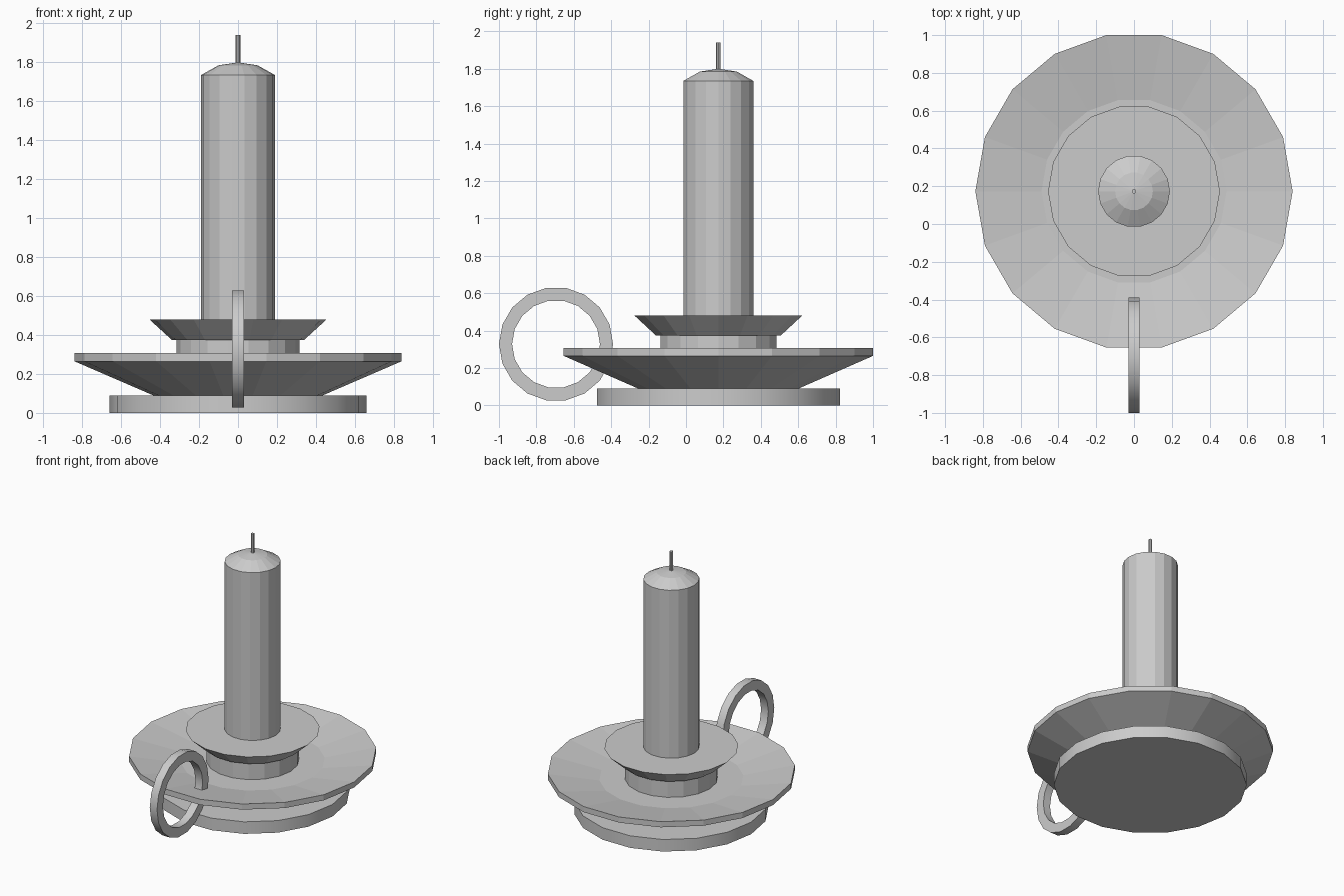
import bpy, bmesh
from math import pi, sin, cos, radians
from mathutils import Matrix

if "Cube" in bpy.data.objects:
    bpy.data.objects.remove(bpy.data.objects["Cube"])

AXIS_Y = 0.173   # shared axis of all turned parts
SIDES = 18


def lathe(name, profile, matrix, sides=SIDES, closed=False, smooth=False):
    """Revolve (radius, height) points around local z; radius 0 becomes a pole."""
    bm = bmesh.new()
    rings = []
    for r, z in profile:
        if r == 0:
            rings.append([bm.verts.new((0, 0, z))] * sides)
        else:
            rings.append([bm.verts.new((r * cos(2 * pi * i / sides),
                                        r * sin(2 * pi * i / sides), z))
                          for i in range(sides)])
    pairs = list(zip(rings, rings[1:]))
    if closed:
        pairs.append((rings[-1], rings[0]))
    for a, b in pairs:
        for i in range(sides):
            j = (i + 1) % sides
            bm.faces.new(list(dict.fromkeys((a[i], a[j], b[j], b[i]))))
    bmesh.ops.recalc_face_normals(bm, faces=bm.faces)
    mesh = bpy.data.meshes.new(name)
    bm.to_mesh(mesh)
    bm.free()
    obj = bpy.data.objects.new(name, mesh)
    obj.matrix_world = matrix
    bpy.context.collection.objects.link(obj)
    if smooth:
        bpy.ops.object.select_all(action='DESELECT')
        obj.select_set(True)
        bpy.context.view_layer.objects.active = obj
        bpy.ops.object.shade_smooth_by_angle(angle=radians(30))
    return obj


upright = Matrix.Translation((0, AXIS_Y, 0))

# Foot disc
lathe("base", [(0, 0), (0.66, 0), (0.66, 0.09), (0, 0.09)], upright, smooth=True)

# Flared drip tray with a shallow dish
lathe("drip_tray", [(0, 0.09), (0.435, 0.09), (0.84, 0.265), (0.84, 0.307),
                    (0.49, 0.245), (0, 0.245)], upright)

# Collar and flared cup holding the candle
lathe("collar", [(0, 0.245), (0.315, 0.245), (0.315, 0.375), (0, 0.375)], upright)
lathe("candle_cup", [(0, 0.375), (0.34, 0.375), (0.455, 0.48), (0, 0.48)], upright)

# Candle with domed top, and wick
lathe("candle", [(0, 0.48), (0.19, 0.48), (0.19, 1.735), (0.10, 1.785), (0, 1.80)], upright)
lathe("wick", [(0, 1.79), (0.012, 1.79), (0.012, 1.94), (0, 1.94)], upright, sides=8)

# Ring handle, rectangular section, turned about the x axis
handle_pose = Matrix.Translation((0, -0.695, 0.328)) @ Matrix.Rotation(pi / 2, 4, 'Y') \
    @ Matrix.Rotation(pi / 2, 4, 'Z')
lathe("ring_handle", [(0.305, -0.03), (0.305, 0.03), (0.235, 0.03), (0.235, -0.03)],
      handle_pose, closed=True, smooth=True)
